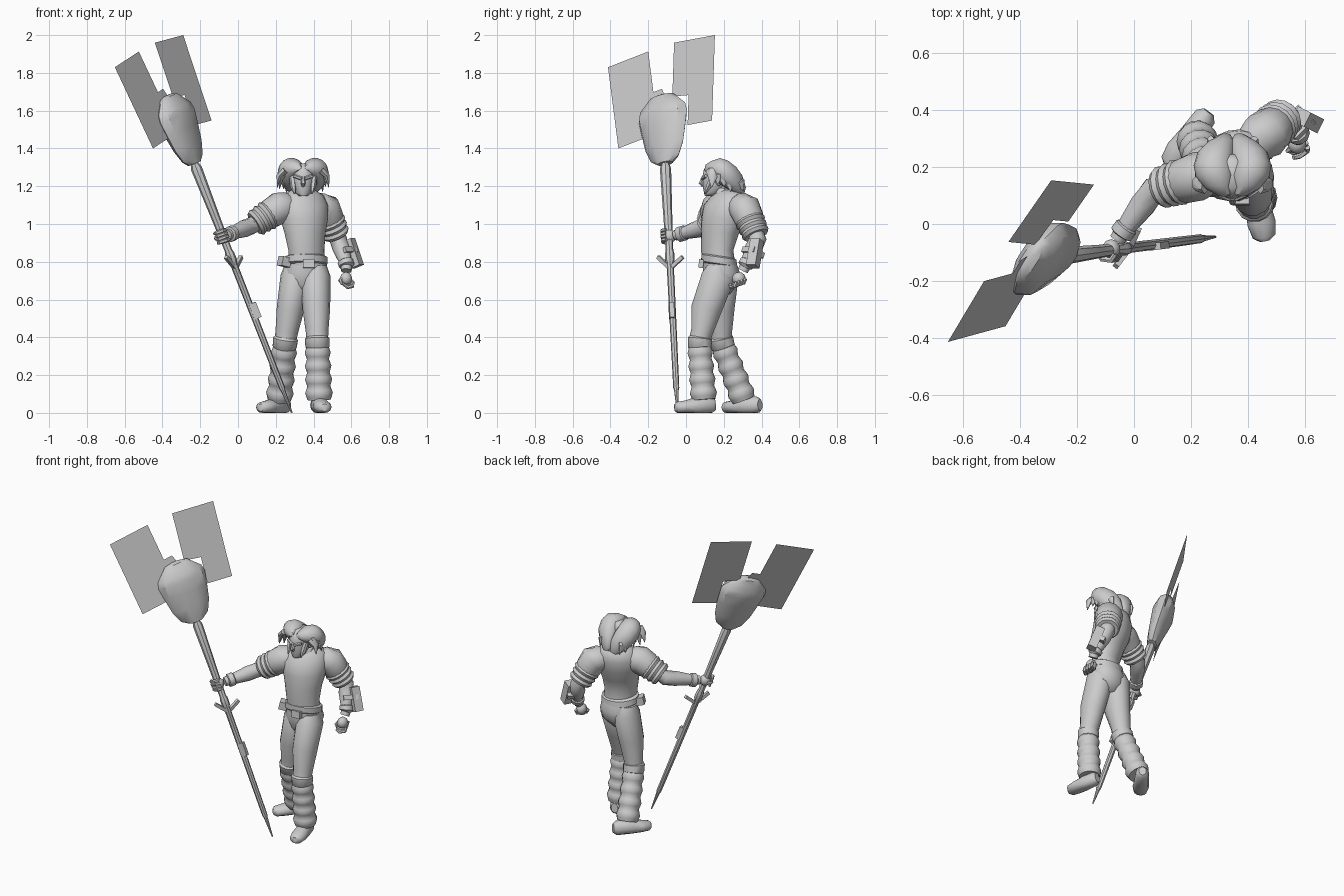
import bpy, bmesh, math, random
from mathutils import Vector as V

if "Cube" in bpy.data.objects:
    bpy.data.objects.remove(bpy.data.objects["Cube"])
random.seed(4)

clay = bpy.data.materials.new("plain_grey")
clay.use_nodes = True
clay.diffuse_color = (.6, .6, .6, 1)
clay.node_tree.nodes["Principled BSDF"].inputs["Base Color"].default_value = clay.diffuse_color


def finish(name, bm, smooth=40):
    bmesh.ops.recalc_face_normals(bm, faces=bm.faces)
    mesh = bpy.data.meshes.new(name)
    bm.to_mesh(mesh)
    bm.free()
    mesh.materials.append(clay)
    obj = bpy.data.objects.new(name, mesh)
    bpy.context.collection.objects.link(obj)
    if smooth:
        bpy.ops.object.select_all(action='DESELECT')
        obj.select_set(True)
        bpy.context.view_layer.objects.active = obj
        bpy.ops.object.shade_smooth_by_angle(angle=math.radians(smooth))
    return obj


def sweep(name, stations, sides=12, side=(1, 0, 0), axis=None, smooth=45, floor=False):
    """Skin elliptical rings (x, y, z, half width[, half depth]) along a path."""
    bm = bmesh.new()
    centres = [V(s[:3]) for s in stations]
    rings = []
    for i, s in enumerate(stations):
        t = V(axis) if axis else centres[min(i + 1, len(centres) - 1)] - centres[max(i - 1, 0)]
        t.normalize()
        a = V(side) - t * t.dot(V(side))
        a.normalize()
        b = t.cross(a)
        ring = []
        for k in range(sides):
            w = math.tau * k / sides
            p = centres[i] + a * math.cos(w) * s[3] + b * math.sin(w) * s[-1]
            if floor:
                p.z = max(p.z, 0)
            ring.append(bm.verts.new(p))
        rings.append(ring)
    for lo, hi in zip(rings, rings[1:]):
        for k in range(sides):
            n = (k + 1) % sides
            bm.faces.new((lo[k], lo[n], hi[n], hi[k]))
    bm.faces.new(rings[0])
    bm.faces.new(rings[-1])
    return finish(name, bm, smooth)


def ruffles(start, end, r0, r1, folds, depth=.16):
    """Stations for a cloth tube gathered into folds."""
    out, n = [], folds * 4
    for i in range(n + 1):
        f = i / n
        r = (r0 + (r1 - r0) * f) * (1 - depth * math.cos(math.pi * folds * f) ** 2)
        out.append((*V(start).lerp(V(end), f), r))
    return out


def blob(name, centre, size, segments=14):
    bm = bmesh.new()
    bmesh.ops.create_uvsphere(bm, u_segments=segments, v_segments=segments // 2 + 2, radius=1)
    obj = finish(name, bm, 50)
    obj.location, obj.scale = centre, size


def block(name, centre, size, direction=(0, 0, 1), roll='Y'):
    bm = bmesh.new()
    bmesh.ops.create_cube(bm, size=1)
    obj = finish(name, bm, 0)
    obj.location, obj.scale = centre, size
    obj.rotation_euler = V(direction).to_track_quat('Z', roll).to_euler()


# Staff: tapered shaft, clip and small guard
foot, neck = V((.285, -.045, 0)), V((-.23, -.11, 1.32))
shaft = (neck - foot).normalized()
radii = [(0, .004), (.09, .012), (.1, .016), (.4, .018), (.6, .019), (.61, .025), (.64, .025),
         (.65, .02), (.8, .024), (.98, .03), (1, .02)]
sweep("staff_shaft", [(*foot.lerp(neck, f), r) for f, r in radii], 8, smooth=30)
block("staff_clip", foot.lerp(neck, .41) + V((.016, -.005, 0)), (.025, .04, .085), shaft)
guard = foot.lerp(neck, .58)
for name, tip in (("right", (-.05, -.065, .06)), ("left", (.03, .065, .06))):
    arm = V(tip)
    block("guard_" + name, guard + arm * .5, (.02, .02, arm.length), arm)

# Staff head: flattened angular bulb
broad = V((.525, .81, .23))
bulb = [(0, .045, .03), (.03, .09, .035), (.1, .122, .048), (.2, .143, .062), (.27, .155, .07),
        (.31, .146, .064), (.35, .105, .046), (.38, .075, .03), (.39, .03, .01)]
sweep("staff_head", [(*(neck + shaft * d), w, t) for d, w, t in bulb], 10, broad, shaft, 35)


# Flat blade plates, outlined in their own corner frame
def plate(name, inner, outer, lower, outline):
    bm = bmesh.new()
    o, u, v = V(inner), V(outer) - V(inner), V(lower) - V(outer)
    bm.faces.new([bm.verts.new(o + u * s + v * t) for s, t in outline])
    finish(name, bm, 0)


plate("rear_blade", (-.44, -.063, 1.96), (-.29, .153, 2), (-.14, .138, 1.548),
      [(0, 0), (1, 0), (1, 1), (.4, 1), (.4, .65), (0, .63)])
plate("front_blade", (-.525, -.2, 1.913), (-.652, -.413, 1.83), (-.45, -.358, 1.4),
      [(0, 0), (1, 0), (1, 1), (0, 1), (-.26, .6), (-.215, .5), (0, .5)])

# Torso, turned toward the left, with sloping shoulder muscles
turn = (.87, .49, 0)
up = (0, 0, 1)
sweep("torso", [(.365, .175, .78, .1, .083), (.362, .165, .86, .1, .08), (.355, .18, .95, .113, .096),
                (.35, .2, 1.03, .132, .115), (.345, .212, 1.1, .138, .113), (.345, .23, 1.15, .115, .09),
                (.345, .225, 1.18, .065, .06)], 20, turn, up, 50)
sweep("collar", [(.345, .215, 1.15, .07, .07), (.345, .205, 1.185, .058, .058), (.345, .2, 1.19, .045, .05)],
      14, turn, up)
sweep("neck", [(.345, .21, 1.12, .045), (.345, .185, 1.23, .042)], 12)
sweep("hips", [(.355, .18, .63, .05, .055), (.355, .187, .68, .105, .085), (.36, .187, .74, .118, .098),
               (.365, .178, .8, .105, .086)], 18, (.95, .3, 0), up, 60)
sweep("belt", [(.36, .178, .78, .105, .086), (.36, .176, .79, .116, .096), (.362, .174, .825, .114, .093),
               (.364, .172, .832, .1, .082)], 18, (.95, .3, 0), (0, .15, 1), 40)
block("belt_pouch", (.245, .13, .8), (.06, .05, .05), (.2, .1, 1))
block("belt_buckle", (.375, .08, .79), (.06, .025, .045), (0, .1, 1))

# Legs: trousers, gathered leggings and shoes
for name, hip, knee, ankle, heel, toe in (
        ("right", (.305, .19, .72), (.25, .185, .38), (.218, .305, .07), (.238, .36, .04), (.14, .228, .03)),
        ("left", (.41, .17, .72), (.42, .07, .38), (.43, .095, .07), (.425, .115, .04), (.452, -.025, .03))):
    h, k, a, b, t = map(V, (hip, knee, ankle, heel, toe))
    mid = h.lerp(k, .5) + V((0, -.012, 0))
    sweep(name + "_thigh", [(*(h + V((0, 0, .06))), .06), (*h, .08, .09), (*mid, .073, .083),
                            (*h.lerp(k, .85), .06), (*k, .057)], 14)
    sweep(name + "_knee_cuff", [(*k.lerp(h, .08), .05), (*k.lerp(h, .04), .066), (*k.lerp(a, .1), .064),
                                (*k.lerp(a, .14), .05)], 14)
    sweep(name + "_legging", ruffles(k.lerp(a, .08), a, .068, .074, 4), 14, smooth=60)
    d = (t - b).normalized()
    sweep(name + "_shoe", [(*(b - d * .04), .022, .03), (*(b - d * .02), .04, .045), (*b.lerp(t, .4), .044, .05),
                           (*b.lerp(t, .8), .05, .035), (*(t + d * .02), .04, .03),
                           (*(t + d * .035), .018, .02)], 12, d.cross(V(up)), floor=True)

# Arms: smooth shoulder, sleeve gathered at its hem, forearm and fist
for name, shoulder, elbow, wrist, fist in (
        ("right", (.22, .165, 1.085), (.07, .12, .99), (-.045, -.035, .945), (-.08, -.088, .935)),
        ("left", (.46, .312, 1.08), (.53, .38, .92), (.575, .315, .78), (.572, .28, .71))):
    s, e, w, f = map(V, (shoulder, elbow, wrist, fist))
    root = s.lerp(V((.345, .23, 1.1)), .5)
    sweep(name + "_shoulder", [(*root, .065), (*s.lerp(root, .4), .082), (*s, .086), (*s.lerp(e, .3), .08),
                               (*s.lerp(e, .5), .07)], 14, (0, 1, 0), smooth=60)
    sweep(name + "_sleeve", ruffles(s.lerp(e, .35), s.lerp(e, .88), .084, .074, 3, .12), 14, smooth=35)
    sweep(name + "_forearm", [(*s.lerp(e, .7), .045), (*e, .046), (*e.lerp(w, .35), .046),
                              (*w, .03), (*w.lerp(f, .4), .028)], 12)
    sweep(name + "_cuff", [(*e.lerp(w, .8), .032), (*e.lerp(w, .84), .042), (*w, .042), (*w.lerp(f, .1), .03)], 10)
    blob(name + "_palm", f, (.033, .036, .036), 10)
    along = shaft if name == "right" else V((.3, -.8, -.3)).normalized()
    reach = (f - w).normalized()
    out = along.cross(reach).normalized()
    for i in range(4):
        base = f + along * (i - 1.5) * .018
        sweep(name + "_finger_%d" % i, [(*(base + out * .03), .01), (*(base + out * .03 + reach * .025), .011),
                                        (*(base + reach * .04), .011), (*(base - out * .025 + reach * .03), .008)],
              6, along)
    sweep(name + "_thumb", [(*(f - out * .02), .012), (*(f - out * .035 + reach * .02), .011),
                            (*(f - out * .02 + reach * .04), .007)], 6, along)
block("forearm_device", (.608, .365, .845), (.055, .055, .15), (-.3, .15, .9))
block("device_strap", (.575, .355, .85), (.09, .085, .03), (-.3, .3, .9))

# Head and face
sweep("head", [(.345, .125, 1.148, .022, .025), (.345, .14, 1.165, .042, .045), (.345, .155, 1.2, .054, .066),
               (.345, .165, 1.25, .062, .078), (.345, .17, 1.29, .06, .075), (.345, .175, 1.32, .04, .05)],
      16, (1, 0, 0), up, 60)
sweep("nose", [(.345, .09, 1.25, .008), (.345, .078, 1.215, .013), (.345, .09, 1.2, .008)], 6)
for x in (-1, 1):
    sweep("brow", [(.345 + x * .008, .088, 1.24, .01), (.345 + x * .05, .105, 1.255, .009)], 6, up)
    blob("ear", (.345 + x * .064, .175, 1.23), (.012, .02, .028), 8)
    sweep("sideburn", [(.345 + x * .058, .14, 1.25, .016), (.345 + x * .052, .12, 1.2, .016),
                       (.345 + x * .046, .1, 1.16, .004)], 6)
    # Hair parted in two broad lobes swept back to a point
    lobe = [(.03, .1, 1.3, .02, .015), (.05, .125, 1.3, .045, .035), (.062, .165, 1.292, .066, .06),
            (.066, .205, 1.27, .07, .07), (.058, .25, 1.24, .065, .066), (.04, .285, 1.205, .048, .055),
            (.025, .31, 1.165, .02, .03)]
    sweep("hair_lobe", [(.345 + x * c[0], *c[1:]) for c in lobe], 14, (1, 0, 0), (0, 1, -.25), 50)
    # Pointed locks fanning out below the lobe
    for i in range(6):
        f = i / 5
        base = V((.345 + x * (.095 - .035 * f), .135 + .125 * f, 1.285 - .05 * f))
        tip = V((.345 + x * (.142 - .075 * f + random.uniform(-.01, .01)), .135 + .17 * f,
                 1.205 - .04 * f + random.uniform(-.015, .015)))
        bend = base.lerp(tip, .5) + V((x * .012, .006, .014))
        sweep("hair_lock", [(*base, .03, .02), (*bend, .026, .016), (*tip, .002)], 6, (0, 1, 0))
